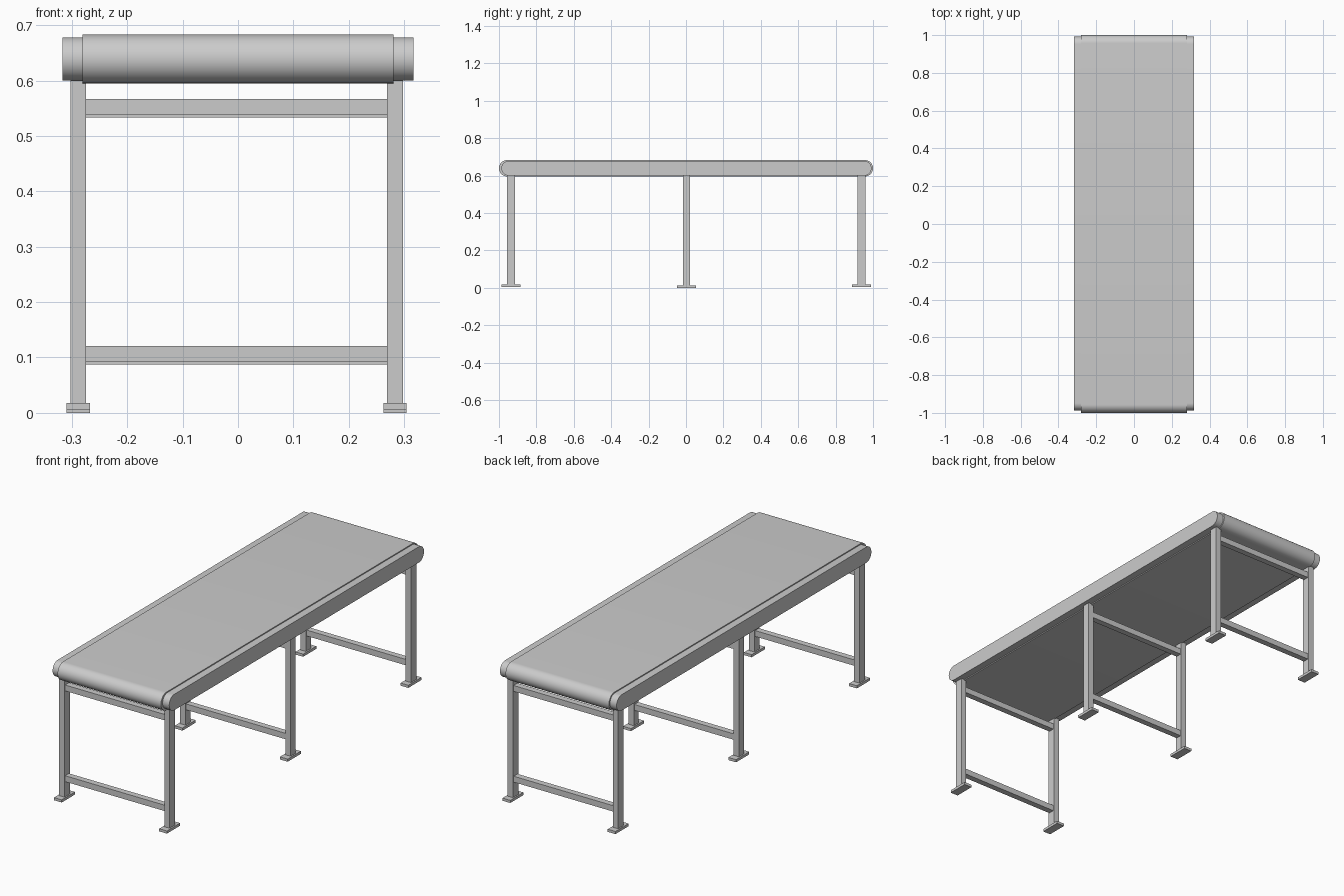
import bpy, bmesh
from math import pi, sin, cos, radians

if "Cube" in bpy.data.objects:
    bpy.data.objects.remove(bpy.data.objects["Cube"])


def make_object(name, bm):
    bmesh.ops.recalc_face_normals(bm, faces=bm.faces)
    mesh = bpy.data.meshes.new(name)
    bm.to_mesh(mesh)
    bm.free()
    obj = bpy.data.objects.new(name, mesh)
    bpy.context.collection.objects.link(obj)
    return obj


def add_box(name, x, y, z):
    """Box from (min, max) ranges."""
    bm = bmesh.new()
    bmesh.ops.create_cube(bm, size=1)
    for v in bm.verts:
        for i, (lo, hi) in enumerate((x, y, z)):
            v.co[i] = (lo + hi) / 2 + v.co[i] * (hi - lo)
    return make_object(name, bm)


def add_stadium(name, x, y, z, steps=20):
    """Bar along y with half-round ends, extruded across x."""
    r, zc = (z[1] - z[0]) / 2, (z[0] + z[1]) / 2
    bm = bmesh.new()
    ring = []
    for yc, start in ((y[1] - r, -pi / 2), (y[0] + r, pi / 2)):
        for i in range(steps + 1):
            a = start + pi * i / steps
            ring.append(bm.verts.new((x[0], yc + r * cos(a), zc + r * sin(a))))
    face = bm.faces.new(ring)
    out = bmesh.ops.extrude_face_region(bm, geom=[face], use_keep_orig=True)
    moved = [g for g in out["geom"] if isinstance(g, bmesh.types.BMVert)]
    bmesh.ops.translate(bm, verts=moved, vec=(x[1] - x[0], 0, 0))
    obj = make_object(name, bm)
    bpy.ops.object.select_all(action='DESELECT')
    obj.select_set(True)
    bpy.context.view_layer.objects.active = obj
    bpy.ops.object.shade_smooth_by_angle(angle=radians(30))
    return obj


# Belt loop and the two lower-set side rails
add_stadium("belt", (-0.281, 0.281), (-1.0, 1.0), (0.595, 0.683))
add_stadium("side_rail_left", (-0.317, -0.281), (-0.987, 0.992), (0.60, 0.678))
add_stadium("side_rail_right", (0.281, 0.317), (-0.987, 0.992), (0.60, 0.678))

# Three leg frames; the middle one sits slightly lower and is slimmer
frames = (("front", -0.936, 0.005, 0.021),
          ("middle", 0.002, 0.0, 0.019),
          ("back", 0.939, 0.005, 0.021))
for label, yc, dz, half in frames:
    for side, xc in (("left", -0.2885), ("right", 0.2835)):
        add_box(f"{label}_leg_{side}", (xc - 0.0142, xc + 0.0142),
                (yc - half, yc + half), (0.012 + dz, 0.60))
        # Foot plate
        add_box(f"{label}_foot_{side}", (xc - 0.021, xc + 0.021),
                (yc - 0.051, yc + 0.051), (dz, 0.013 + dz))
    # Cross bars between the legs
    for pos, z0 in (("lower", 0.087), ("upper", 0.533)):
        add_box(f"{label}_{pos}_crossbar", (-0.275, 0.27),
                (yc - 0.015, yc + 0.015), (z0 + dz, z0 + 0.029 + dz))
